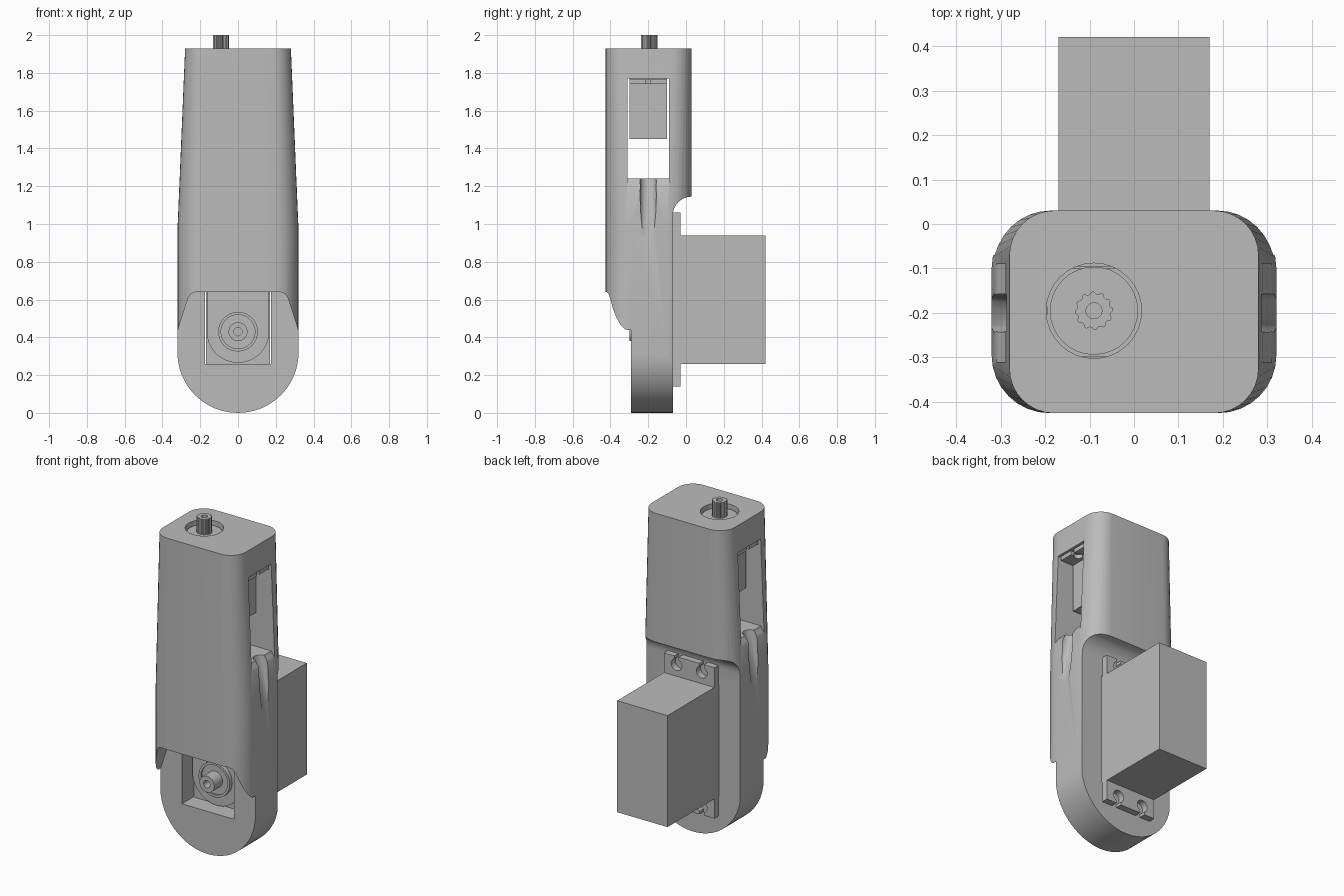
import bpy, bmesh, math
from mathutils import Matrix, Vector

if "Cube" in bpy.data.objects:
    bpy.data.objects.remove(bpy.data.objects["Cube"])

grey = bpy.data.materials.new("plain grey")
grey.diffuse_color = (0.5, 0.5, 0.5, 1)
grey.use_nodes = True
grey.node_tree.nodes["Principled BSDF"].inputs["Base Color"].default_value = grey.diffuse_color


def finish(name, bm):
    bmesh.ops.recalc_face_normals(bm, faces=bm.faces)
    me = bpy.data.meshes.new(name)
    bm.to_mesh(me)
    bm.free()
    ob = bpy.data.objects.new(name, me)
    bpy.context.collection.objects.link(ob)
    me.materials.append(grey)
    return ob


def loft(name, rings):
    """Closed solid through rings of equal point count."""
    bm = bmesh.new()
    vs = [[bm.verts.new(p) for p in r] for r in rings]
    n = len(vs[0])
    for a, b in zip(vs, vs[1:]):
        for i in range(n):
            bm.faces.new((a[i], a[(i + 1) % n], b[(i + 1) % n], b[i]))
    bm.faces.new(vs[0])
    bm.faces.new(vs[-1])
    return finish(name, bm)


def box(name, x0, x1, y0, y1, z0, z1):
    return loft(name, [[(x0, y0, z), (x1, y0, z), (x1, y1, z), (x0, y1, z)] for z in (z0, z1)])


def rod(name, a, b, r, n=32, teeth=0.0):
    """Cylinder from a to b; teeth > 0 makes a splined shaft."""
    a, b = Vector(a), Vector(b)
    q = (b - a).to_track_quat('Z', 'Y')
    rings = []
    for c in (a, b):
        rings.append([c + q @ Vector((math.cos(t) * k, math.sin(t) * k, 0))
                      for i in range(n)
                      for t, k in [(2 * math.pi * i / n, r * (1 - teeth * (i // 2 % 2)))]])
    return loft(name, rings)


def prism(name, xz, y0, y1):
    return loft(name, [[(x, y, z) for x, z in xz] for y in (y0, y1)])


def boolean(ob, tools, op='DIFFERENCE'):
    for t in tools:
        t.hide_render = True
        m = ob.modifiers.new("cut", 'BOOLEAN')
        m.operation, m.solver, m.object = op, 'EXACT', t
        bpy.context.view_layer.objects.active = ob
        bpy.ops.object.modifier_apply(modifier=m.name)
        bpy.data.objects.remove(t)


def ring(hx, r, z, y0=-0.425, y1=0.03, n=8):
    """Rounded rectangle at height z."""
    pts = []
    for k, (cx, cy) in enumerate([(hx - r, y1 - r), (r - hx, y1 - r), (r - hx, y0 + r), (hx - r, y0 + r)]):
        for i in range(n + 1):
            t = math.pi / 2 * (k + i / n)
            pts.append((cx + r * math.cos(t), cy + r * math.sin(t), z))
    return pts


# tapered housing, rounded at the foot
housing = loft("housing", [ring(0.32, 0.13, -0.05), ring(0.32, 0.13, 0.98), ring(0.28, 0.1, 1.93)])
foot = [(0.32 * math.cos(t), 0.32 + 0.32 * math.sin(t))
        for t in [math.pi + math.pi * i / 24 for i in range(25)]]
foot = [(x * 1.003, z) for x, z in foot]
boolean(housing, [prism("foot_outline", foot + [(0.4, 0.5), (0.4, 2.1), (-0.4, 2.1), (-0.4, 0.5)], -0.6, 0.2)], 'INTERSECT')

# rear recess with a curved shoulder
cove = [(-0.07, -0.2)] + [(0.03 - 0.1 * math.cos(t), 1.045 + 0.1 * math.sin(t))
                          for t in [math.pi / 2 * i / 8 for i in range(9)]] + [(0.2, 1.145), (0.2, -0.2)]
recess = loft("recess", [[(x, y, z) for y, z in cove] for x in (-0.5, 0.5)])

# front opening under the hanging lip
lip = [(0.225, 0.64), (0.25, 0.63), (0.265, 0.605), (0.318, 0.44), (0.5, 0.44), (0.5, -0.2)]
opening = prism("opening", lip + [(-x, z) for x, z in reversed(lip)], -0.6, -0.29)
pocket = box("pocket", -0.175, 0.175, -0.31, 0, 0.26, 0.94)

# side windows, upper motor seat and shaft hole
window = box("window", -0.5, 0.5, -0.31, -0.09, 1.24, 1.77)
seat = box("seat", -0.205, 0.2, -0.305, -0.095, 1.7, 1.85)
shaft_hole = rod("shaft_hole", (-0.09, -0.195, 1.8), (-0.09, -0.195, 2), 0.107)
cutters = [recess, opening, pocket, window, seat, shaft_hole]

# sloping sill and cable groove on each side
for s in (-1, 1):
    cutters.append(loft("sill", [[(s * 0.285, y, 1.25), (s * 0.29, y, 1.235), (s * 0.303, y, 1.215),
                                  (s * 0.33, y, 1.17), (s * 0.4, y, 1.17), (s * 0.4, y, 1.25)]
                                 for y in (-0.31, -0.09)]))
    cutters.append(rod("groove", (s * 0.37, -0.2, 0.88), (s * 0.29, -0.2, 1.26), 0.043, 20))
boolean(housing, cutters)


def slot_cutters(axis, centre, outward, across, r, gap):
    """Keyhole: round hole plus a gap toward the ear's end."""
    c, o, w, d = Vector(centre), Vector(outward), Vector(across), Vector(axis)
    hole = rod("hole", c - d * 0.1, c + d * 0.1, r, 20)
    p = [c - w * gap, c + w * gap, c + w * gap + o, c - w * gap + o]
    return [hole, loft("gap", [[v + d * k for v in p] for k in (-0.1, 0.1)])]


# rear motor: case and slotted mounting ears
box("rear_motor_case", -0.17, 0.17, -0.18, 0.42, 0.26, 0.94)
for z0, z1, s in ((0.93, 1.06, 1), (0.14, 0.27, -1)):
    ear = box("rear_motor_ear", -0.17, 0.17, -0.07, -0.03, z0, z1)
    zc = 1.01 if s > 0 else 0.19
    for x in (-0.085, 0.085):
        boolean(ear, slot_cutters((0, 1, 0), (x, -0.05, zc), (0, 0, s * 0.1), (1, 0, 0), 0.036, 0.015))

# rear motor: gear cover, boss and output shaft facing the front
cover = [(0.165 * math.cos(t), 0.43 + 0.165 * math.sin(t))
         for t in [math.pi + math.pi * i / 24 for i in range(25)]]
prism("gear_cover", cover + [(0.165, 0.93), (-0.165, 0.93)], -0.205, -0.17)
boss = rod("output_boss", (0, -0.2, 0.43), (0, -0.23, 0.43), 0.105)
boolean(boss, [rod("rim", (0, -0.22, 0.43), (0, -0.26, 0.43), 0.09)])
front_shaft = rod("front_shaft", (0, -0.2, 0.43), (0, -0.3, 0.43), 0.05)
boolean(front_shaft, [rod("bore", (0, -0.24, 0.43), (0, -0.4, 0.43), 0.022, 20)])

# upper motor: case, ears, gear cover and splined shaft
box("upper_motor_case", -0.195, 0.19, -0.298, -0.1, 1.45, 1.84)
for s, x0, x1 in ((-1, -0.277, -0.19), (1, 0.185, 0.277)):
    ear = box("upper_motor_ear", x0, x1, -0.298, -0.1, 1.74, 1.765)
    boolean(ear, slot_cutters((0, 0, 1), (s * 0.235, -0.199, 1.75), (s * 0.1, 0, 0), (0, 1, 0), 0.025, 0.012))
rod("upper_gear_cover", (-0.09, -0.195, 1.83), (-0.09, -0.195, 1.905), 0.099)
shaft = rod("splined_shaft", (-0.09, -0.195, 1.9), (-0.09, -0.195, 2), 0.043, 48, 0.12)
boolean(shaft, [rod("bore", (-0.09, -0.195, 1.94), (-0.09, -0.195, 2.1), 0.018, 20)])

# smooth curves, keep edges crisp
for ob in bpy.data.objects:
    ob.select_set(True)
    bpy.context.view_layer.objects.active = ob
bpy.ops.object.shade_smooth_by_angle(angle=math.radians(30))
